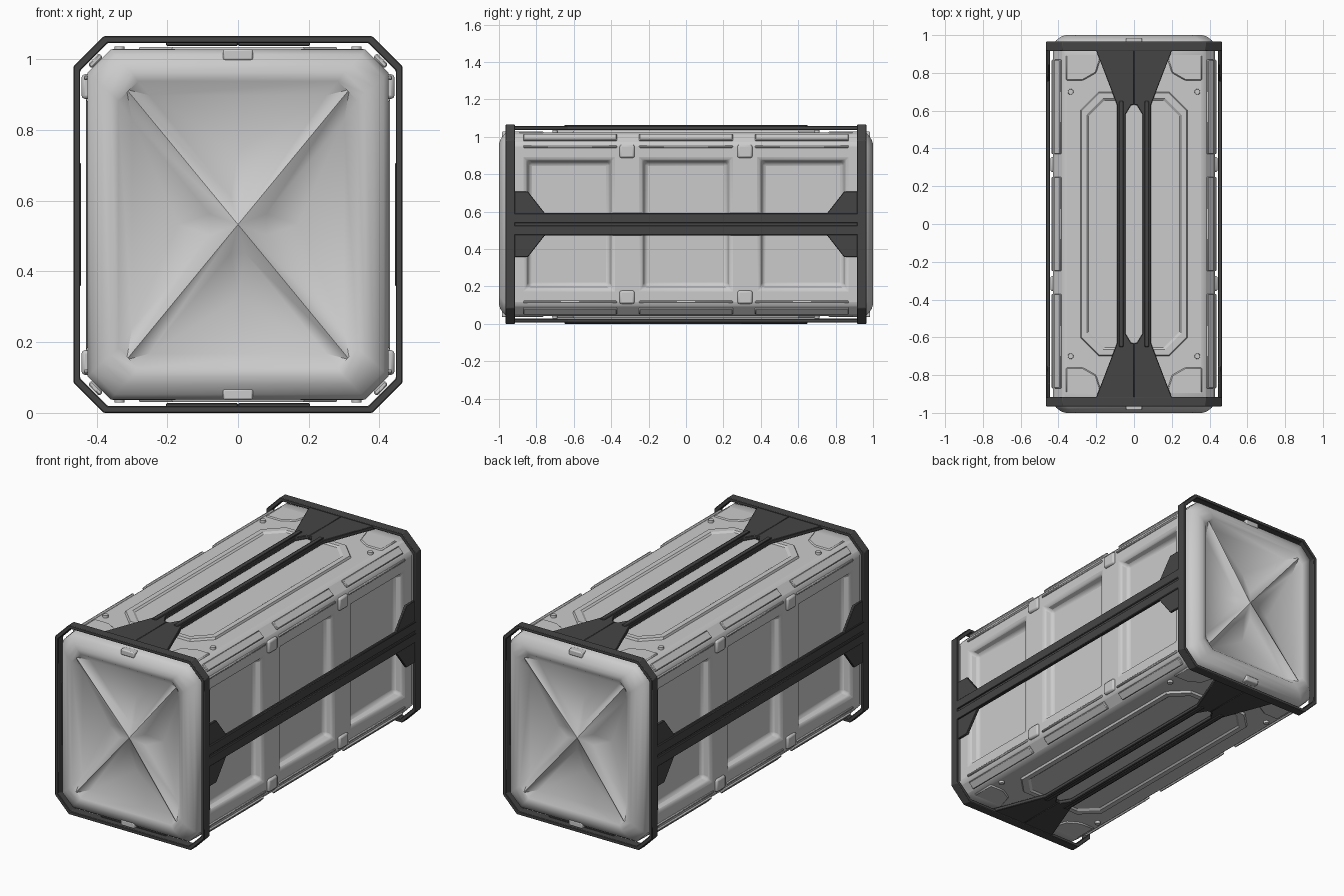
import bpy, bmesh, math
from mathutils import Matrix

if "Cube" in bpy.data.objects:
    bpy.data.objects.remove(bpy.data.objects["Cube"])

Z0 = 0.5325  # centre height; every part is modelled around it
dark = bpy.data.materials.new("dark_frame")
dark.diffuse_color = (0.06, 0.06, 0.06, 1)
dark.use_nodes = True
dark.node_tree.nodes["Principled BSDF"].inputs["Base Color"].default_value = dark.diffuse_color


def octagon(hx, hz, c):
    return [(hx, -hz + c), (hx, hz - c), (hx - c, hz), (-hx + c, hz),
            (-hx, hz - c), (-hx, -hz + c), (-hx + c, -hz), (hx - c, -hz)]


def finish(name, bm, mirror="", bevel=0.0, mat=None, segs=2, angle=40):
    bmesh.ops.recalc_face_normals(bm, faces=bm.faces)
    me = bpy.data.meshes.new(name)
    bm.to_mesh(me)
    bm.free()
    ob = bpy.data.objects.new(name, me)
    bpy.context.collection.objects.link(ob)
    ob.location.z = Z0
    if mat:
        me.materials.append(mat)
    bpy.ops.object.select_all(action='DESELECT')
    bpy.context.view_layer.objects.active = ob
    ob.select_set(True)
    if bevel:
        b = ob.modifiers.new("bevel", 'BEVEL')
        b.width, b.segments, b.limit_method = bevel, segs, 'ANGLE'
        b.angle_limit = math.radians(25)
    if mirror:
        m = ob.modifiers.new("mirror", 'MIRROR')
        m.use_axis = [a in mirror for a in "xyz"]
        m.use_mirror_merge = False
    bpy.ops.object.shade_smooth_by_angle(angle=math.radians(angle))
    return ob


def loft(bm, rings, wrap=False):
    vs = [[bm.verts.new(p) for p in r] for r in rings]
    n = len(vs[0])
    pairs = list(zip(vs, vs[1:])) + ([(vs[-1], vs[0])] if wrap else [])
    for a, b in pairs:
        for i in range(n):
            bm.faces.new((a[i], a[(i + 1) % n], b[(i + 1) % n], b[i]))
    return vs


def prism(bm, pts, axis, lo, hi):
    place = {"x": lambda p, t: (t, p[0], p[1]), "y": lambda p, t: (p[0], t, p[1]),
             "z": lambda p, t: (p[0], p[1], t)}[axis]
    a, b = loft(bm, [[place(p, t) for p in pts] for t in (lo, hi)])
    bm.faces.new(a)
    bm.faces.new(b)


def box(bm, centre, size, roll=0.0):
    m = (Matrix.Translation(centre) @ Matrix.Rotation(roll, 4, 'Y')
         @ Matrix.Diagonal((*size, 1)))
    bmesh.ops.create_cube(bm, size=1, matrix=m)


# Body shell with three recessed panels on each side
bm = bmesh.new()
half = [(0.43, -0.345), (0.43, 0.345), (0.43, 0.43), (0.37, 0.49)]
prof = (half + [(-x, z) for x, z in half[::-1]]
        + [(-0.43, -0.43), (-0.37, -0.49), (0.37, -0.49), (0.43, -0.43)])
stations = [-0.93, -0.855, -0.395, -0.235, 0.235, 0.395, 0.855, 0.93]
loft(bm, [[(x, y, z) for x, z in prof] for y in stations])
bmesh.ops.recalc_face_normals(bm, faces=bm.faces)
pockets = []
for f in bm.faces:
    c = f.calc_center_median()
    if abs(c.x) > 0.42 and abs(c.z) < 0.05 and min(abs(abs(c.y) - t) for t in (0, 0.625)) < 0.02:
        pockets.append(f)
bmesh.ops.inset_individual(bm, faces=pockets, thickness=0.025, depth=-0.05)
finish("body_shell", bm, bevel=0.015)

# Rounded end caps with a cross rib and four sunken facets
bm = bmesh.new()
rings = [(0.425, 0.495, 0.065, -0.89), (0.425, 0.495, 0.065, -0.95),
         (0.412, 0.48, 0.064, -0.973), (0.385, 0.452, 0.062, -0.993), (0.36, 0.43, 0.06, -1.0),
         (0.338, 0.405, 0.055, -0.995)]
crest = loft(bm, [[(x, y, z) for x, z in octagon(a, b, c)] for a, b, c, y in rings])[-1]
hub = bm.verts.new((0, -0.968, 0))
mids = [bm.verts.new((sx * 0.315, -0.995, sz * 0.382)) for sx, sz in ((1, 1), (-1, 1), (-1, -1), (1, -1))]
# each facet: base corners, apex corners, deep point, in order around the cap
facets = [((0.30, -0.295), (0.30, 0.295), (0.08, 0.03), (0.08, -0.03), (0.17, 0)),
          ((0.25, 0.365), (-0.25, 0.365), (-0.02, 0.08), (0.02, 0.08), (0, 0.21))]
facets += [tuple((-x, -z) for x, z in f) for f in facets]
for i, f in enumerate(facets):
    depth = (-0.955, -0.955, -0.94, -0.94, -0.9)
    b0, b1, a1, a0, d = [bm.verts.new((x, y, z)) for (x, z), y in zip(f, depth)]
    k0, k1 = crest[2 * i], crest[2 * i + 1]
    m0, m1 = mids[i - 1], mids[i]
    for vs in ((k0, k1, b1, b0), (k1, m1, b1), (m0, k0, b0), (m1, hub, a1, b1),
               (hub, m0, b0, a0), (hub, a0, a1), (b0, b1, d), (b1, a1, d), (a1, a0, d), (a0, b0, d)):
        bm.faces.new(vs)
for i, m in enumerate(mids):
    bm.faces.new((crest[2 * i + 1], crest[(2 * i + 2) % 8], m))
finish("end_cap", bm, mirror="y", angle=50)

# Small latches at the middle of each cap edge
bm = bmesh.new()
box(bm, (0, -0.965, 0.48), (0.085, 0.04, 0.032))
finish("cap_latch", bm, mirror="yz", bevel=0.006)

# Stepped octagonal panels on the top and bottom
bm = bmesh.new()
steps = [(0.285, 0.70, 0.095, 0.485), (0.278, 0.693, 0.093, 0.502), (0.25, 0.665, 0.085, 0.502),
         (0.24, 0.655, 0.083, 0.494)]
top = loft(bm, [[(x, y, z) for x, y in octagon(a, b, c)] for a, b, c, z in steps])[-1]
bm.faces.new(top)
finish("deck_panel", bm, mirror="z", angle=20)

# Corner pads and screws on the top and bottom
bm = bmesh.new()
prism(bm, [(0.36, 0.76), (0.36, 0.9), (0.17, 0.9), (0.2, 0.8), (0.27, 0.76)], "z", 0.48, 0.496)
finish("corner_pad", bm, mirror="xyz", bevel=0.006, segs=1)
bm = bmesh.new()
bmesh.ops.create_cone(bm, cap_ends=True, segments=12, radius1=0.016, radius2=0.014, depth=0.02,
                      matrix=Matrix.Translation((0.335, 0.70, 0.493)))
finish("screw", bm, mirror="xyz")

# Thin rails along the chamfered long edges
bm = bmesh.new()
for y, l in ((0, 0.5), (0.62, 0.5), (-0.62, 0.5)):
    box(bm, (0.403, y, 0.463), (0.045, l, 0.016), math.radians(45))
    box(bm, (0.43, y, 0.415), (0.012, l, 0.014))
finish("edge_rail", bm, mirror="xz", bevel=0.004, segs=1)

# Rib tabs between the side panels
bm = bmesh.new()
box(bm, (0.42, 0.315, 0.39), (0.045, 0.08, 0.07))
finish("rib_tab", bm, mirror="xyz", bevel=0.01)

# Octagonal frame rings
bm = bmesh.new()
outer, inner = octagon(0.465, 0.5325, 0.085), octagon(0.446, 0.5135, 0.078)
loft(bm, [[(x, y, z) for x, z in o] for o, y in
          ((outer, -0.965), (outer, -0.915), (inner, -0.915), (inner, -0.965))], wrap=True)
finish("frame_ring", bm, mirror="y", bevel=0.003, mat=dark, segs=1, angle=20)

# Side beams with gussets and raised lips
q = [(0.755, 0.06), (0.845, 0.175), (0.93, 0.175)]
q = q + [(y, -h) for y, h in q[::-1]]
bm = bmesh.new()
prism(bm, q + [(-y, h) for y, h in q[::-1]], "x", 0.444, 0.458)
for s in (1, -1):
    box(bm, (0.457, 0, s * 0.0325), (0.016, 1.86, 0.052))
finish("side_beam", bm, mirror="x", bevel=0.003, mat=dark, segs=1, angle=20)

# Twin beams on the top and bottom, flaring into end gussets
h = [(0.045, 0.58), (0.015, 0.63), (0, 0.63), (0, 0.93), (0.205, 0.93), (0.09, 0.63)]
bm = bmesh.new()
prism(bm, h + [(x, -y) for x, y in h[::-1]], "z", 0.505, 0.526)
box(bm, (0.0675, 0, 0.526), (0.026, 1.3, 0.012))
finish("deck_beam", bm, mirror="xz", bevel=0.003, mat=dark, segs=1, angle=20)
